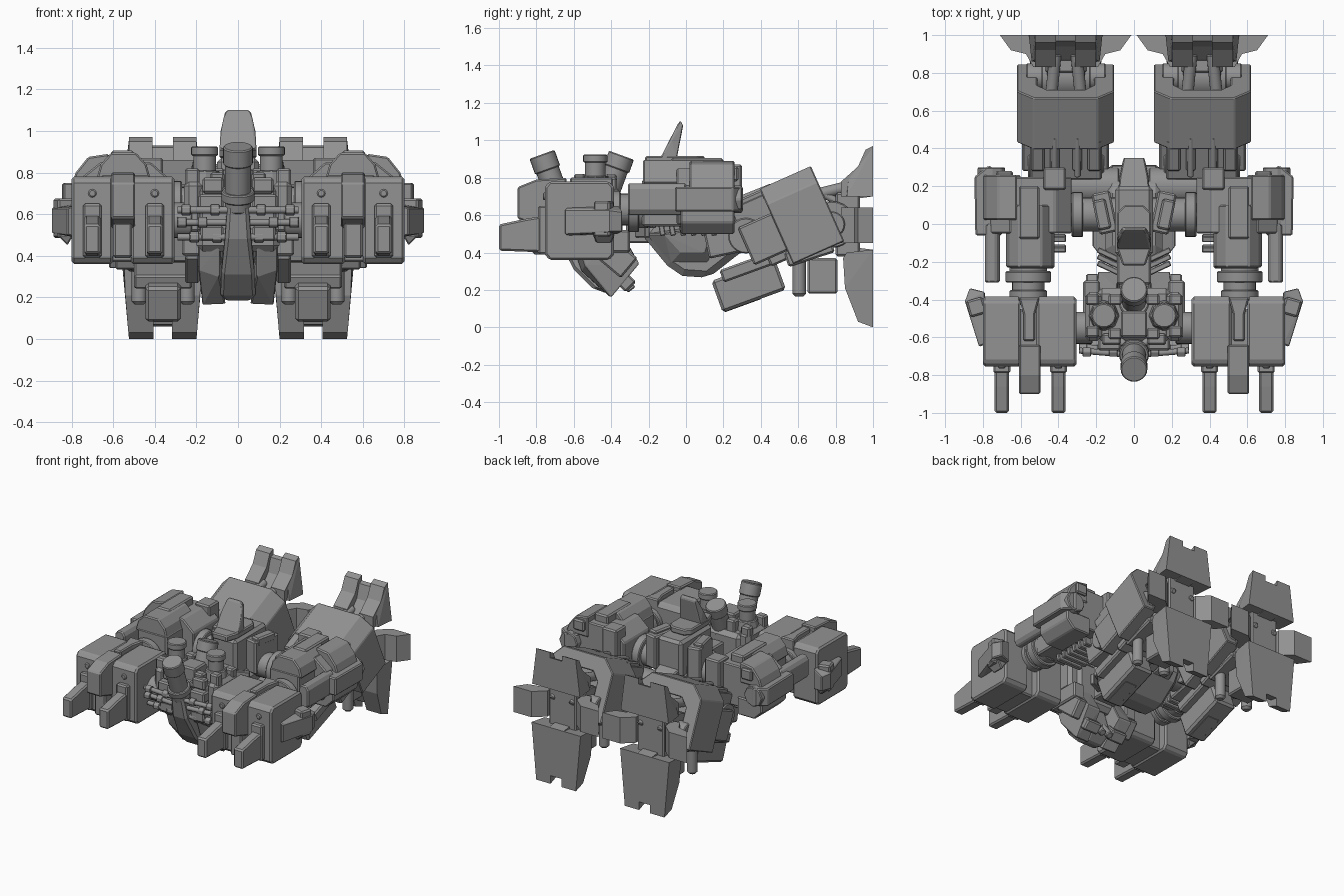
import bpy, bmesh, math
from mathutils import Matrix, Vector

smooth = []
grey = bpy.data.materials.new("dark_grey")
grey.diffuse_color = (0.29, 0.29, 0.29, 1)


def finish(name, bm, mirror, bevel):
    bmesh.ops.recalc_face_normals(bm, faces=bm.faces)
    me = bpy.data.meshes.new(name)
    bm.to_mesh(me)
    bm.free()
    me.materials.append(grey)
    ob = bpy.data.objects.new(name, me)
    bpy.context.collection.objects.link(ob)
    if bevel:
        b = ob.modifiers.new("Bevel", 'BEVEL')
        b.width, b.segments, b.limit_method, b.angle_limit = bevel, 1, 'ANGLE', math.radians(40)
    if mirror:
        ob.modifiers.new("Mirror", 'MIRROR').use_mirror_merge = False
    return ob


def poly(name, pts, axis, a, b, mirror=True, bevel=0.008, M=None):
    """Extrude a 2D outline along an axis from a to b."""
    put = {'x': lambda p: (a, p[0], p[1]), 'y': lambda p: (p[0], a, p[1]), 'z': lambda p: (p[0], p[1], a)}[axis]
    bm = bmesh.new()
    f = bm.faces.new([bm.verts.new(put(p)) for p in pts])
    new = bmesh.ops.extrude_face_region(bm, geom=[f])['geom']
    step = Vector([(b - a) * (axis == k) for k in 'xyz'])
    bmesh.ops.translate(bm, vec=step, verts=[v for v in new if isinstance(v, bmesh.types.BMVert)])
    if M:
        bm.transform(M)
    return finish(name, bm, mirror, bevel)


def tilt(c, pitch=0, yaw=0, roll=0):
    r = math.radians
    return (Matrix.Translation(c) @ Matrix.Rotation(r(yaw), 4, 'Z') @ Matrix.Rotation(r(roll), 4, 'Y')
            @ Matrix.Rotation(r(pitch), 4, 'X'))


def box(name, x, y, z, mirror=True, bevel=0.01):
    return poly(name, [(x[0], y[0]), (x[1], y[0]), (x[1], y[1]), (x[0], y[1])], 'z', z[0], z[1], mirror, bevel)


def tbox(name, c, s, pitch=0, yaw=0, roll=0, mirror=True, bevel=0.01):
    w, d, h = s[0] / 2, s[1] / 2, s[2] / 2
    return poly(name, [(-w, -d), (w, -d), (w, d), (-w, d)], 'z', -h, h, mirror, bevel, tilt(c, pitch, yaw, roll))


def tube(name, p, q, r, r2=None, mirror=True, sides=24, bevel=0.006):
    p, q = Vector(p), Vector(q)
    bm = bmesh.new()
    M = Matrix.Translation((p + q) / 2) @ (q - p).to_track_quat('Z', 'Y').to_matrix().to_4x4()
    bmesh.ops.create_cone(bm, cap_ends=True, segments=sides, radius1=r, radius2=r2 or r, depth=(q - p).length, matrix=M)
    ob = finish(name, bm, mirror, bevel)
    if sides > 8:
        smooth.append(ob)
    return ob


def hull(name, pts, mirror=True, bevel=0.006):
    bm = bmesh.new()
    for p in pts:
        bm.verts.new(p)
    bmesh.ops.convex_hull(bm, input=bm.verts)
    bmesh.ops.dissolve_limit(bm, angle_limit=0.02, verts=bm.verts, edges=bm.edges)
    return finish(name, bm, mirror, bevel)


# Front arm blocks: two slabs either side of a recessed core
slab = [(-0.755, 0.39), (-0.73, 0.36), (-0.41, 0.36), (-0.385, 0.39), (-0.385, 0.75), (-0.41, 0.78), (-0.73, 0.78), (-0.755, 0.75)]
poly("forearm_inner_slab", slab, 'x', 0.305, 0.515, bevel=0.012)
poly("forearm_outer_slab", slab, 'x', 0.60, 0.80, bevel=0.012)
box("forearm_core", (0.48, 0.63), (-0.73, -0.45), (0.37, 0.765))
poly("forearm_top_wedge", [(0.50, -0.39), (0.61, -0.39), (0.585, -0.48), (0.585, -0.62), (0.525, -0.62), (0.525, -0.48)], 'z', 0.7, 0.80)
poly("middle_claw", [(-0.90, 0.58), (-0.64, 0.50), (-0.64, 0.80), (-0.80, 0.79), (-0.90, 0.75)], 'x', 0.495, 0.61)
box("middle_claw_root", (0.51, 0.60), (-0.82, -0.7), (0.39, 0.56))
for i, x in enumerate((0.40, 0.70)):
    poly(f"claw_{i}", [(-1.0, 0.41), (-0.74, 0.40), (-0.74, 0.60), (-0.86, 0.58), (-1.0, 0.55)], 'x', x - 0.038, x + 0.038, bevel=0.01)
    box(f"claw_mount_{i}", (x - 0.045, x + 0.045), (-0.79, -0.73), (0.39, 0.65))
    tube(f"knuckle_bolt_{i}", (x, -0.765, 0.70), (x, -0.74, 0.70), 0.02, sides=12)
# Outer wing plates on the arm
hull("arm_wing", [(x, y, z) for x, y, z in (
    (0.79, -0.36, 0.50), (0.79, -0.36, 0.65), (0.79, -0.64, 0.49), (0.79, -0.64, 0.64), (0.82, -0.65, 0.50), (0.82, -0.65, 0.63),
    (0.895, -0.41, 0.51), (0.895, -0.41, 0.63), (0.87, -0.34, 0.51), (0.87, -0.34, 0.62))])
tbox("arm_wing_ridge", (0.835, -0.44, 0.58), (0.09, 0.09, 0.19), yaw=-16)
hull("arm_wing_skirt", [(0.79, -0.50, 0.50), (0.79, -0.38, 0.50), (0.87, -0.50, 0.50), (0.87, -0.38, 0.50), (0.82, -0.48, 0.45), (0.82, -0.40, 0.45)])
tube("arm_inner_axle", (0.22, -0.55, 0.57), (0.32, -0.55, 0.57), 0.085)

# Elbow tubes joining the front blocks to the rear shoulder blocks
for i, (y, r) in enumerate(((-0.38, 0.10), (-0.33, 0.085), (-0.28, 0.12), (-0.23, 0.10))):
    tube(f"elbow_ring_{i}", (0.56, y - 0.03, 0.63), (0.56, y + 0.03, 0.63), r)
tube("elbow_shaft", (0.56, -0.42, 0.63), (0.56, 0.0, 0.63), 0.075)

# Shoulder blocks
poly("shoulder_core", [(0.33, 0.55), (0.72, 0.55), (0.76, 0.62), (0.76, 0.77), (0.66, 0.85), (0.42, 0.85), (0.33, 0.77)],
     'y', -0.05, 0.25)
poly("shoulder_top_panel", [(0.42, 0.77), (0.68, 0.77), (0.66, 0.84), (0.61, 0.895), (0.49, 0.895), (0.44, 0.84)], 'y', -0.23, 0.10)
box("shoulder_top_ridge", (0.50, 0.61), (-0.08, 0.20), (0.84, 0.905))
box("shoulder_side_block", (0.42, 0.66), (-0.235, 0.0), (0.54, 0.79))
box("shoulder_rear_block", (0.36, 0.48), (0.18, 0.30), (0.62, 0.87))
poly("shoulder_outer_plate", [(0.70, -0.06), (0.84, -0.06), (0.845, 0.25), (0.77, 0.31), (0.70, 0.27)], 'z', 0.62, 0.75)
poly("shoulder_upper_pack", [(0.62, 0.74), (0.80, 0.74), (0.78, 0.80), (0.72, 0.875), (0.62, 0.89)], 'y', 0.02, 0.26)
poly("shoulder_lower_pack", [(0.60, 0.50), (0.74, 0.50), (0.80, 0.56), (0.80, 0.63), (0.60, 0.63)], 'y', -0.03, 0.26)
box("shoulder_back_nub", (0.64, 0.73), (0.24, 0.28), (0.78, 0.86))
tube("shoulder_hex_barrel", (0.755, -0.05, 0.685), (0.755, 0.30, 0.685), 0.075, sides=8)
poly("shoulder_barrel_front", [(0.71, 0.63), (0.73, 0.60), (0.77, 0.60), (0.79, 0.63), (0.79, 0.74), (0.77, 0.77), (0.73, 0.77), (0.71, 0.74)],
     'y', -0.31, 0.0)
for i in range(6):  # ribbed bellows beneath the shoulder
    tbox(f"shoulder_rib_{i}", (0.46, -0.13 + 0.055 * i, 0.53), (0.2, 0.03, 0.08), pitch=10, bevel=0.005)
tube("shoulder_axle", (0.08, 0.05, 0.64), (0.38, 0.05, 0.64), 0.09)
tube("shoulder_axle_collar", (0.27, 0.05, 0.64), (0.33, 0.05, 0.64), 0.12)

# Central body and crest
box("rear_body", (-0.10, 0.10), (-0.17, 0.20), (0.58, 0.87), False, 0.02)
tbox("rear_body_cheek", (0.155, 0.06, 0.72), (0.10, 0.22, 0.24), yaw=-12)
tbox("rear_body_pad", (0.17, 0.05, 0.83), (0.07, 0.16, 0.06), yaw=-12)
poly("crest_cap", [(-0.09, -0.13), (-0.06, -0.22), (0.06, -0.22), (0.09, -0.13), (0.09, 0.06), (0.05, 0.10), (-0.05, 0.10), (-0.09, 0.06)],
     'z', 0.87, 0.915, False)
hull("crest_fin", [(s * x, y, z) for s in (-1, 1) for x, y, z in (
    (0.09, -0.14, 0.90), (0.085, -0.05, 0.90), (0.085, -0.08, 1.0), (0.065, -0.045, 1.085), (0.05, -0.03, 1.105), (0.06, -0.015, 1.08))], False)
poly("rear_belly", [(-0.24, 0.5), (-0.1, 0.33), (-0.02, 0.275), (0.12, 0.265), (0.28, 0.39), (0.33, 0.48), (0.2, 0.62), (-0.15, 0.62)],
     'x', -0.15, 0.15, False, 0.035)
hull("tail_prong", [(s * x, y, z) for s in (-1, 1) for x, y, z in (
    (0.085, 0.15, 0.45), (0.085, 0.15, 0.68), (0.075, 0.25, 0.65), (0.055, 0.35, 0.56), (0.055, 0.35, 0.42), (0.08, 0.25, 0.38))], False)
box("waist", (-0.09, 0.09), (-0.32, -0.12), (0.45, 0.68), False)
for i in range(3):
    tbox(f"waist_blade_{i}", (0.12, -0.17 - 0.035 * i, 0.62 - 0.05 * i), (0.16, 0.03, 0.08), yaw=25, bevel=0.005)
hull("belly_side_plate", [(0.14, -0.22, 0.5), (0.14, 0.18, 0.56), (0.14, -0.08, 0.34), (0.14, 0.12, 0.34),
                          (0.22, -0.12, 0.5), (0.22, 0.14, 0.54), (0.20, -0.03, 0.40), (0.20, 0.10, 0.40)])

# Front engine body
box("engine_core", (-0.2, 0.2), (-0.62, -0.34), (0.42, 0.74), False, 0.03)
box("engine_top_block", (-0.07, 0.07), (-0.60, -0.46), (0.70, 0.82), False)
for i, (z, w, y) in enumerate(((0.74, 0.17, -0.64), (0.66, 0.19, -0.67), (0.51, 0.18, -0.66))):
    box(f"engine_front_plate_{i}", (0.07, w), (y, -0.58), (z - 0.04, z + 0.035))
for i, (z, nuts) in enumerate(((0.62, (0.11, 0.25)), (0.56, (0.17, 0.27)), (0.49, (0.10, 0.21)))):
    y = -0.69 + 0.02 * i
    tube(f"engine_rod_{i}", (0.05, y, z), (0.29, y + 0.02, z), 0.016, sides=12, bevel=0)
    for j, x in enumerate(nuts):
        tube(f"engine_rod_nut_{i}_{j}", (x - 0.022, y + 0.012, z), (x + 0.022, y + 0.012, z), 0.027, sides=6, bevel=0.003)
box("engine_flank", (0.17, 0.26), (-0.62, -0.36), (0.50, 0.76), bevel=0.025)
box("engine_flank_lower", (0.18, 0.27), (-0.55, -0.3), (0.40, 0.52))
tube("canister", (0.16, -0.485, 0.66), (0.16, -0.485, 0.90), 0.055)
tube("canister_cap", (0.16, -0.485, 0.88), (0.16, -0.485, 0.925), 0.065)
tube("canister_base", (0.16, -0.485, 0.70), (0.16, -0.485, 0.81), 0.088, 0.072, sides=8)
for i, (x, y) in enumerate(((0.10, -0.40), (0.22, -0.40), (0.22, -0.57), (0.10, -0.58))):
    box(f"engine_greeble_{i}", (x - 0.035, x + 0.035), (y - 0.03, y + 0.03), (0.68, 0.82 - 0.02 * (i % 2)))
# Two raked exhaust stacks on the centre line
for n, a, b in (("front", (0, -0.66, 0.62), (0, -0.77, 0.925)), ("rear", (0, -0.44, 0.66), (0, -0.345, 0.92))):
    a, b = Vector(a), Vector(b)
    tube(f"{n}_stack", a, b, 0.063, mirror=False)
    tube(f"{n}_stack_collar", a.lerp(b, 0.15), a.lerp(b, 0.3), 0.08, mirror=False)
    tube(f"{n}_stack_rim", a.lerp(b, 0.72), b, 0.071, mirror=False)
for s in (0, 1):
    tube(f"stack_brace_{s}", (0.05, -0.64 + 0.2 * s, 0.72), (0.15, -0.52 + 0.08 * s, 0.68), 0.018, sides=12)
# Keel and the angled lower shell
hull("keel", [(s * x, y, z) for s in (-1, 1) for x, y, z in (
    (0.05, -0.72, 0.64), (0.06, -0.69, 0.48), (0.08, -0.60, 0.31), (0.085, -0.50, 0.21), (0.06, -0.42, 0.18),
    (0.08, -0.33, 0.25), (0.07, -0.40, 0.5), (0.05, -0.60, 0.65))], False, 0.015)
hull("lower_shell", [(0.09, -0.61, 0.44), (0.19, -0.58, 0.45), (0.09, -0.56, 0.30), (0.19, -0.54, 0.33), (0.06, -0.41, 0.165),
                     (0.17, -0.40, 0.16), (0.08, -0.25, 0.34), (0.19, -0.25, 0.34), (0.09, -0.34, 0.50), (0.20, -0.35, 0.50)])
tbox("lower_shell_cap", (0.11, -0.33, 0.25), (0.12, 0.08, 0.10), pitch=45)
tube("belly_pipe", (0.03, -0.38, 0.32), (0.03, -0.29, 0.20), 0.025, sides=16)
tbox("shell_side_pod", (0.22, -0.38, 0.38), (0.07, 0.2, 0.14), pitch=-40)

# Hips and thighs
tube("hip_joint", (0.08, 0.2, 0.5), (0.34, 0.2, 0.5), 0.10)
tbox("thigh", (0.36, 0.27, 0.50), (0.30, 0.34, 0.20), pitch=12)
tbox("knee_block", (0.36, 0.38, 0.57), (0.38, 0.22, 0.24), pitch=24)
tube("knee_disc", (0.16, 0.32, 0.49), (0.56, 0.32, 0.49), 0.095)
for i, x in enumerate((0.21, 0.30, 0.42, 0.51)):
    tbox(f"knee_clip_{i}", (x, 0.37, 0.69), (0.07 - 0.02 * (i in (1, 2)), 0.18, 0.06), pitch=24)
for i, x in enumerate((0.30, 0.42)):
    tube(f"knee_rod_{i}", (x, 0.25, 0.67), (x, 0.46, 0.755), 0.016, sides=12)
tbox("knee_guard", (0.36, 0.335, 0.225), (0.17, 0.36, 0.18), pitch=20, bevel=0.015)
tbox("knee_guard_pad", (0.36, 0.35, 0.33), (0.28, 0.34, 0.07), pitch=20)
tbox("knee_guard_face", (0.36, 0.30, 0.13), (0.11, 0.22, 0.03), pitch=20)

# Shin shell: open hood raked backwards, with its inner mass
hood = [(-0.257, -0.22), (-0.257, 0.13), (-0.17, 0.22), (0.17, 0.22), (0.257, 0.13), (0.257, -0.22),
        (0.15, -0.22), (0.15, 0.05), (0.10, 0.11), (-0.10, 0.11), (-0.15, 0.05), (-0.15, -0.22)]
poly("shin_hood", hood, 'y', -0.15, 0.15, bevel=0.006, M=tilt((0.362, 0.62, 0.60), 24))
tbox("shin_core", (0.362, 0.55, 0.53), (0.32, 0.34, 0.30), pitch=24)
tbox("shin_side_step", (0.362, 0.43, 0.48), (0.46, 0.24, 0.22), pitch=24)
tbox("shin_under_plate", (0.362, 0.66, 0.40), (0.34, 0.26, 0.08), pitch=18)
tube("ankle_disc", (0.23, 0.78, 0.55), (0.49, 0.78, 0.55), 0.125)
tube("ankle_hub", (0.15, 0.78, 0.55), (0.57, 0.78, 0.55), 0.07)
for i, x in enumerate((0.28, 0.44)):
    tube(f"ankle_piston_{i}", (x, 0.66, 0.70), (x + (0.36 - x) * 0.3, 0.90, 0.76), 0.032, sides=16)
    tube(f"ankle_rod_{i}", (x, 0.74, 0.71), (x, 0.94, 0.60), 0.02, sides=12)
for i, x in enumerate((0.475, 0.245)):
    tube(f"calf_capsule_{i}", (x, 0.605, 0.165), (x, 0.605, 0.40), 0.036, bevel=0.015)
box("heel_block", (0.27, 0.45), (0.65, 0.81), (0.18, 0.37))

# Four-pronged feet: ribbed upper and lower toes, folded side toes
box("foot_hub", (0.25, 0.47), (0.80, 0.93), (0.38, 0.72))
for n, s in (("inner", -1), ("outer", 1)):
    X = lambda v: 0.362 + s * v
    a, b = sorted((X(0.05), X(0.162)))
    poly(f"upper_toe_{n}_rib", [(0.83, 0.70), (0.83, 0.78), (0.92, 0.86), (0.96, 0.95), (1.0, 0.97), (1.0, 0.70)], 'x', a, b, bevel=0)
    hull(f"upper_toe_{n}_flare", [(X(0.05), 0.85, 0.70), (X(0.18), 0.86, 0.70), (X(0.195), 1.0, 0.70), (X(0.05), 1.0, 0.70),
                                  (X(0.16), 0.87, 0.80), (X(0.162), 1.0, 0.96)], bevel=0)
    hull(f"lower_toe_{n}_rib", [(X(x0 if k else 0.045), y, z) for k in (0, 1) for x0, y, z in (
        (0.20, 1.0, 0.415), (0.19, 0.86, 0.40), (0.185, 0.84, 0.37), (0.18, 0.85, 0.21), (0.165, 0.92, 0.03), (0.162, 1.0, 0.0))], bevel=0)
    pts = [(0.12, 0.84), (0.17, 0.83), (0.21, 0.90), (0.29, 0.92), (0.348, 1.0), (0.20, 1.0), (0.12, 0.93)]
    poly(f"{n}_side_toe", [(X(x), y) for x, y in pts], 'z', 0.45, 0.64, bevel=0)
poly("upper_toe_web", [(0.86, 0.68), (0.87, 0.74), (0.94, 0.82), (0.97, 0.92), (1.0, 0.93), (1.0, 0.70)], 'x', 0.30, 0.42, bevel=0)
poly("lower_toe_web", [(0.88, 0.43), (0.88, 0.22), (0.94, 0.07), (1.0, 0.06), (1.0, 0.415)], 'x', 0.30, 0.42, bevel=0)

# Smooth shading on the round parts only
for ob in smooth:
    ob.select_set(True)
bpy.context.view_layer.objects.active = smooth[0]
bpy.ops.object.shade_smooth_by_angle(angle=math.radians(35))
